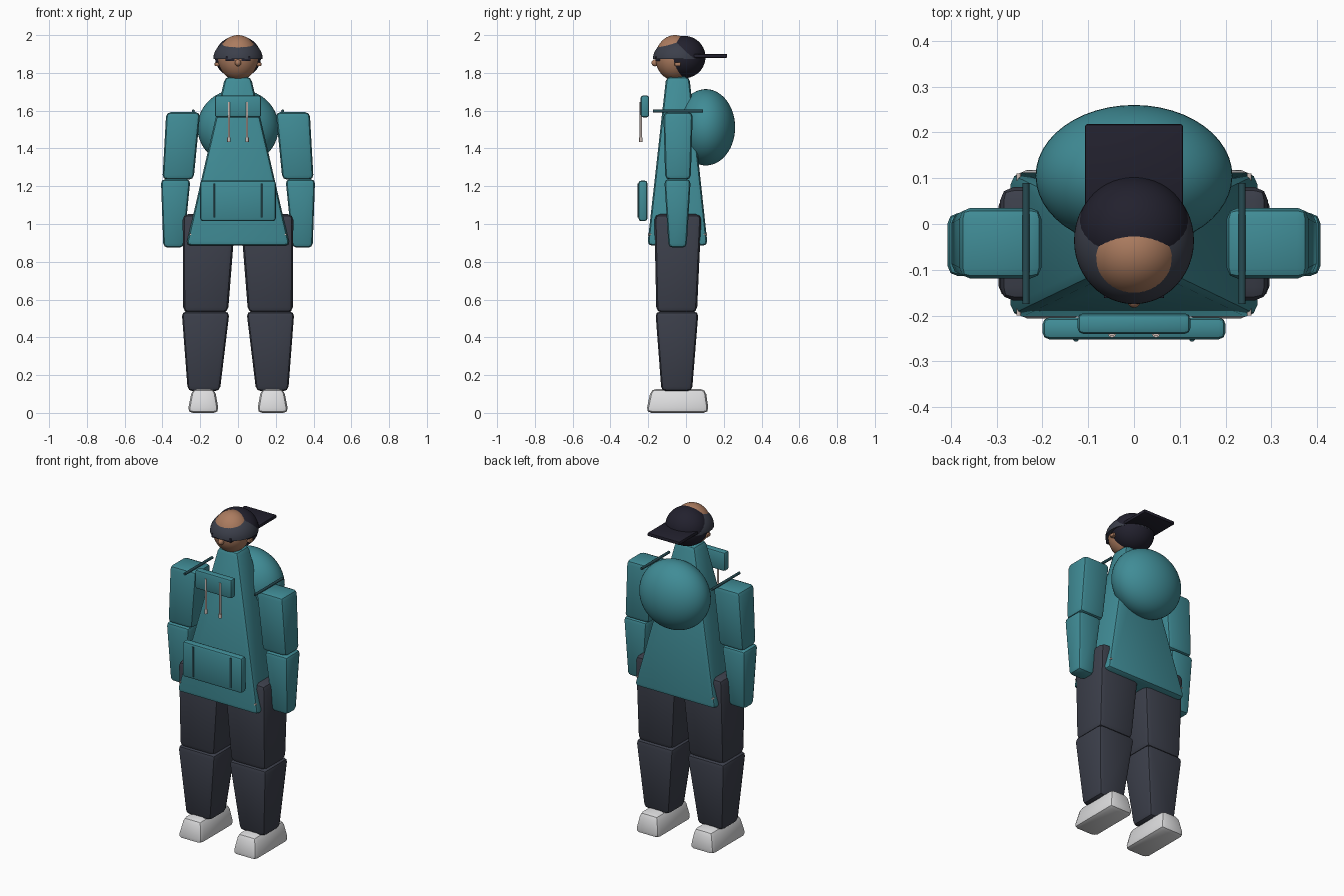
import bpy, bmesh, math
from mathutils import Vector, Matrix

if "Cube" in bpy.data.objects:
    bpy.data.objects.remove(bpy.data.objects["Cube"])


def mat(name, r, g, b):
    m = bpy.data.materials.new(name)
    m.diffuse_color = (r, g, b, 1)
    m.use_nodes = True
    m.node_tree.nodes["Principled BSDF"].inputs["Base Color"].default_value = m.diffuse_color
    return m


TEAL = mat("teal fabric", 0.051, 0.262, 0.305)
SEAM = mat("dark teal", 0.02, 0.07, 0.085)
SLATE = mat("slate", 0.045, 0.05, 0.07)
NAVY = mat("dark navy", 0.016, 0.015, 0.027)
SKIN = mat("skin", 0.41, 0.20, 0.115)
WHITE = mat("off white", 0.72, 0.72, 0.73)
CORD = mat("pale cord", 0.62, 0.52, 0.48)


def finish(name, bm, material, angle=35):
    bmesh.ops.recalc_face_normals(bm, faces=bm.faces)
    me = bpy.data.meshes.new(name)
    bm.to_mesh(me)
    bm.free()
    me.materials.append(material)
    ob = bpy.data.objects.new(name, me)
    bpy.context.collection.objects.link(ob)
    bpy.ops.object.select_all(action='DESELECT')
    ob.select_set(True)
    bpy.context.view_layer.objects.active = ob
    bpy.ops.object.shade_smooth_by_angle(angle=math.radians(angle))
    return ob


def block(name, material, z0, z1, low, high=None, bevel=0.015, side=1):
    """Tapered block; low and high are (x0, x1, y0, y1) rectangles."""
    high = high or low
    bm = bmesh.new()
    rings = []
    for z, (x0, x1, y0, y1) in ((z0, low), (z1, high)):
        rings.append([bm.verts.new((x * side, y, z))
                      for x, y in ((x0, y0), (x1, y0), (x1, y1), (x0, y1))])
    a, b = rings
    bm.faces.new(a)
    bm.faces.new(b)
    for i in range(4):
        j = (i + 1) % 4
        bm.faces.new((a[i], a[j], b[j], b[i]))
    if bevel:
        bmesh.ops.bevel(bm, geom=bm.edges[:], offset=bevel, segments=2,
                        profile=0.5, affect='EDGES', clamp_overlap=True)
    return finish(name, bm, material)


def ball(name, material, centre, radii, cut_z=None):
    bm = bmesh.new()
    bmesh.ops.create_uvsphere(bm, u_segments=48, v_segments=28, radius=1)
    bmesh.ops.transform(bm, verts=bm.verts,
                        matrix=Matrix.Translation(centre) @ Matrix.Diagonal((*radii, 1)))
    if cut_z is not None:
        res = bmesh.ops.bisect_plane(bm, geom=bm.verts[:] + bm.edges[:] + bm.faces[:],
                                     plane_co=(0, 0, cut_z), plane_no=(0, 0, 1),
                                     clear_inner=True)
        bmesh.ops.holes_fill(bm, edges=[e for e in bm.edges if e.is_boundary])
    return finish(name, bm, material)


def rod(name, material, p, q, r, sides=12):
    p, q = Vector(p), Vector(q)
    d = q - p
    bm = bmesh.new()
    bmesh.ops.create_cone(bm, cap_ends=True, segments=sides, radius1=r, radius2=r,
                          depth=d.length)
    rot = d.to_track_quat('Z', 'Y').to_matrix().to_4x4()
    bmesh.ops.transform(bm, verts=bm.verts, matrix=Matrix.Translation((p + q) / 2) @ rot)
    return finish(name, bm, material)


# Hooded top: tapered body, hood, chest panel, pocket
block("torso", TEAL, 0.885, 1.78, (-0.275, 0.275, -0.205, 0.115),
      (-0.068, 0.068, -0.105, 0.018), bevel=0.025)
ball("hood", TEAL, (0, 0.105, 1.512), (0.215, 0.155, 0.202))
block("chest_panel", TEAL, 1.565, 1.68, (-0.123, 0.123, -0.24, -0.195), bevel=0.012)
block("front_pocket", TEAL, 1.015, 1.23, (-0.2, 0.2, -0.252, -0.204), bevel=0.015)

# Head, hair, backwards cap
ball("head", SKIN, (0, -0.058, 1.88), (0.106, 0.104, 0.12))
ball("hair", NAVY, (0, -0.01, 1.884), (0.122, 0.113, 0.112))
ball("cap_crown", SLATE, (0, -0.036, 1.873), (0.131, 0.139, 0.11), cut_z=1.873)
block("cap_brim", NAVY, 1.88, 1.9, (-0.107, 0.107, 0.03, 0.218), bevel=0.005)
ball("nose", SKIN, (0, -0.163, 1.853), (0.016, 0.02, 0.018))
block("glasses_bridge", NAVY, 1.874, 1.884, (-0.025, 0.025, -0.168, -0.15), bevel=0.002)

for s, side in ((-1, "left"), (1, "right")):
    # Face details
    block(f"{side}_lens", NAVY, 1.862, 1.886, (0.018, 0.066, -0.162, -0.125),
          bevel=0.003, side=s)
    block(f"{side}_ear", SKIN, 1.836, 1.856, (0.1, 0.124, -0.06, -0.028),
          bevel=0.005, side=s)
    # Sleeves
    block(f"{side}_upper_arm", TEAL, 1.235, 1.592, (0.235, 0.4, -0.11, 0.025),
          (0.2, 0.38, -0.12, 0.036), bevel=0.024, side=s)
    block(f"{side}_forearm", TEAL, 0.875, 1.237, (0.288, 0.395, -0.092, 0.003),
          (0.252, 0.408, -0.115, 0.025), bevel=0.022, side=s)
    # Trouser legs and shoes
    block(f"{side}_thigh", SLATE, 0.53, 1.052, (0.053, 0.29, -0.157, 0.058),
          (0.012, 0.293, -0.168, 0.082), bevel=0.03, side=s)
    block(f"{side}_shin", SLATE, 0.115, 0.537, (0.096, 0.266, -0.13, 0.032),
          (0.045, 0.298, -0.162, 0.066), bevel=0.025, side=s)
    block(f"{side}_shoe", WHITE, 0.0, 0.127, (0.1, 0.268, -0.212, 0.122),
          (0.122, 0.243, -0.185, 0.103), bevel=0.028, side=s)
    # Shoulder seams, pocket seams, hem cord, drawstrings
    rod(f"{side}_shoulder_seam", SEAM, (s * 0.236, -0.175, 1.598),
        (s * 0.236, 0.09, 1.598), 0.008)
    rod(f"{side}_pocket_seam", SEAM, (s * 0.127, -0.25, 1.035),
        (s * 0.127, -0.25, 1.215), 0.007)
    rod(f"{side}_hem_cord", CORD, (s * 0.252, -0.2, 0.945), (s * 0.252, 0.11, 0.945), 0.005)
    rod(f"{side}_drawstring", CORD, (s * 0.048, -0.239, 1.45),
        (s * 0.048, -0.239, 1.645), 0.006)
    rod(f"{side}_drawstring_tip", CORD, (s * 0.048, -0.239, 1.433),
        (s * 0.048, -0.239, 1.458), 0.009)
